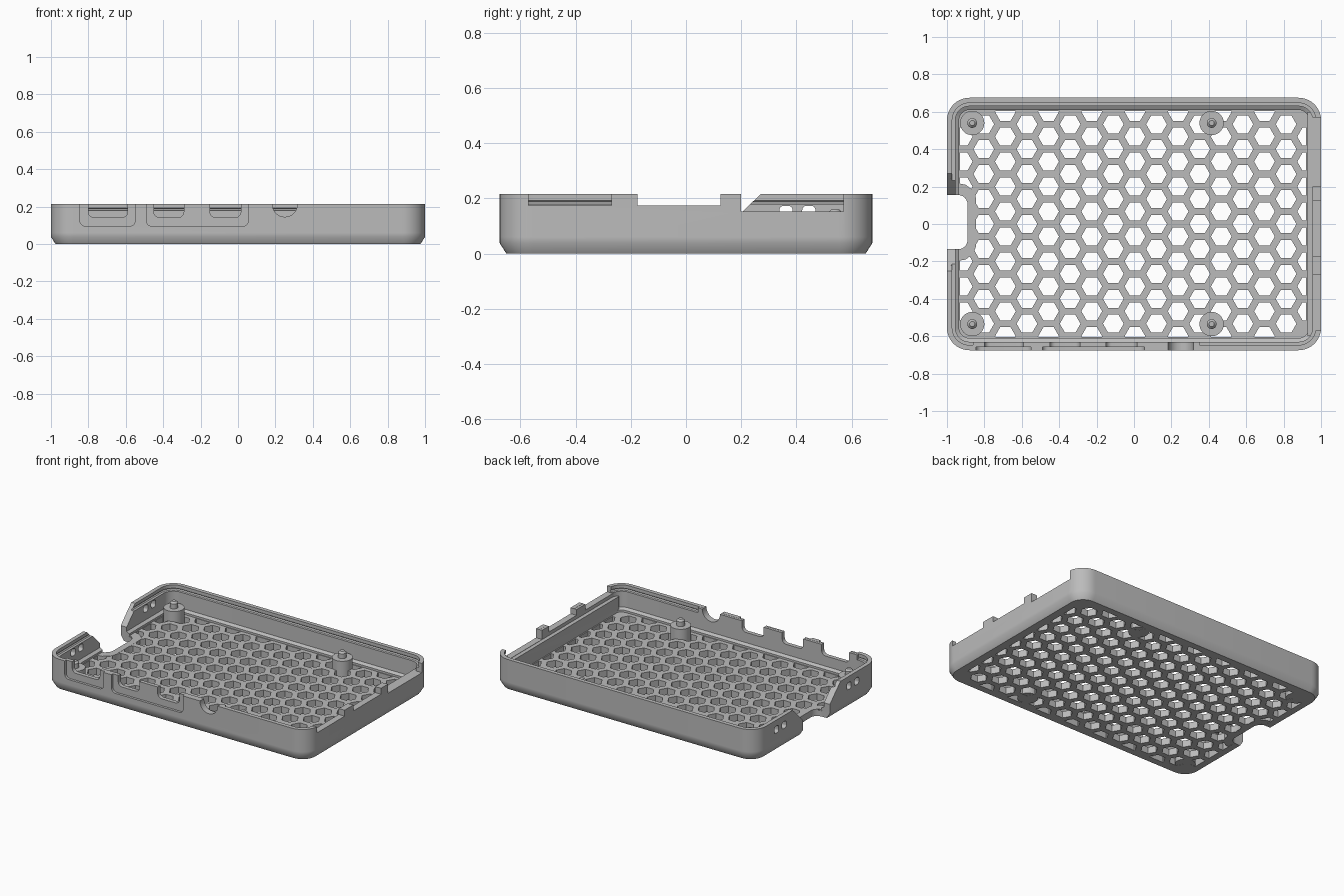
import bpy, bmesh, math

if "Cube" in bpy.data.objects:
    bpy.data.objects.remove(bpy.data.objects["Cube"])

grey = bpy.data.materials.new("grey plastic")
grey.diffuse_color = (0.5, 0.5, 0.5, 1)
grey.use_nodes = True
grey.node_tree.nodes["Principled BSDF"].inputs["Base Color"].default_value = grey.diffuse_color
H = 0.215      # wall height
FLOOR = 0.046  # floor thickness


def finish(bm, name):
    bmesh.ops.recalc_face_normals(bm, faces=bm.faces)
    me = bpy.data.meshes.new(name)
    bm.to_mesh(me)
    bm.free()
    ob = bpy.data.objects.new(name, me)
    bpy.context.collection.objects.link(ob)
    me.materials.append(grey)
    return ob


def rrect(u0, u1, v0, v1, r, n=6):
    """Rounded rectangle outline as 2D points."""
    pts = []
    for k, (u, v) in enumerate([(u1 - r, v1 - r), (u0 + r, v1 - r), (u0 + r, v0 + r), (u1 - r, v0 + r)]):
        for i in range(n + 1):
            a = math.pi / 2 * (k + i / n)
            pts.append((u + r * math.cos(a), v + r * math.sin(a)))
    return pts


def box(u0, u1, v0, v1):
    return [(u0, v0), (u1, v0), (u1, v1), (u0, v1)]


def loft(bm, rings):
    """Closed solid through equal-length rings of 3D points."""
    rings = [[bm.verts.new(p) for p in ring] for ring in rings]
    n = len(rings[0])
    for a, b in zip(rings, rings[1:]):
        for i in range(n):
            bm.faces.new((a[i], a[(i + 1) % n], b[(i + 1) % n], b[i]))
    bm.faces.new(rings[0][::-1])
    bm.faces.new(rings[-1])


def prism(bm, pts, axis, a, b):
    place = {"x": lambda u, v, w: (w, u, v), "y": lambda u, v, w: (u, w, v),
             "z": lambda u, v, w: (u, v, w)}[axis]
    loft(bm, [[place(u, v, w) for u, v in pts] for w in (a, b)])


def combine(target, op, prisms):
    """Boolean a set of separate prisms into the target."""
    bm = bmesh.new()
    for p in prisms:
        prism(bm, *p)
    tool = finish(bm, "cutter")
    tool.hide_render = True
    mod = target.modifiers.new("cut", "BOOLEAN")
    mod.operation, mod.object, mod.solver = op, tool, "EXACT"
    bpy.context.view_layer.objects.active = target
    bpy.ops.object.modifier_apply(modifier=mod.name)
    bpy.data.objects.remove(tool)


def clip(pts, axis, limit, sign):
    """Clip a convex polygon to sign * coordinate <= limit."""
    out = []
    for p, q in zip(pts, pts[1:] + pts[:1]):
        dp, dq = limit - sign * p[axis], limit - sign * q[axis]
        if dp >= 0:
            out.append(p)
        if dp * dq < 0:
            t = dp / (dp - dq)
            out.append((p[0] + t * (q[0] - p[0]), p[1] + t * (q[1] - p[1])))
    return out


# Tray shell: one wall profile with a snap groove, swept round the outline (inset, height)
profile = [(0.024, 0), (0, 0.038), (0, 0.06), (0, H), (0.028, H), (0.028, 0.193), (0.022, 0.187),
           (0.028, 0.18), (0.045, 0.18), (0.045, 0.072), (0.065, 0.06), (0.065, FLOOR)]
bm = bmesh.new()
loft(bm, [[(x, y, z) for x, y in rrect(-1 + d, 1 - d, -0.675 + d, 0.675 - d, 0.12 - d, 10)]
          for d, z in profile])
tray = finish(bm, "case_tray")

# Honeycomb floor openings
step, radius = 0.1333, 0.0555
hexes = []
for i in range(-9, 10):
    for j in range(-6, 7):
        cx, cy = 0.005 + i * step * math.sqrt(3) / 2, (j + (0 if i % 2 else 0.5)) * step
        pts = [(cx + radius * math.cos(k * math.pi / 3), cy + radius * math.sin(k * math.pi / 3))
               for k in range(6)]
        for axis, limit, sign in ((0, 0.92, 1), (0, 0.93, -1), (1, 0.605, 1), (1, 0.605, -1)):
            pts = clip(pts, axis, limit, sign) if pts else pts
        if len(pts) > 2:
            us, vs = [p[0] for p in pts], [p[1] for p in pts]
            corner = abs(cx) > 0.86 and abs(cy) > 0.56
            if max(us) - min(us) > 0.015 and max(vs) - min(vs) > 0.015 and not corner:
                hexes.append((pts, "z", -0.1, FLOOR + 0.01))
combine(tray, "DIFFERENCE", hexes)

# Thicker lips behind the ports, and solid floor round the card notch
combine(tray, "UNION", [
    (box(-0.86, 0.35, 0.1, H - 0.001), "y", -0.665, -0.63),
    (box(-0.57, 0.57, 0.16, H - 0.001), "x", 0.955, 0.985),
    (box(-0.6, 0.6, 0.03, 0.15), "x", 0.928, 0.975),
    ([(-0.955, -0.2), (-0.9, -0.19), (-0.86, -0.16), (-0.845, -0.12), (-0.845, 0.14),
      (-0.86, 0.18), (-0.9, 0.21), (-0.955, 0.22)], "z", 0.001, FLOOR + 0.001)])

# Shallow recesses round the front ports
combine(tray, "DIFFERENCE", [(rrect(u, v, 0.095, 0.4, 0.03), "y", -0.8, -0.658)
                             for u, v in ((-0.845, -0.55), (-0.49, 0.055))])

# Front ports, right-hand ports and light slots
cuts = [(rrect(u, v, 0.142, 0.4, 0.03), "y", -0.8, -0.58)
        for u, v in ((-0.8, -0.59), (-0.45, -0.29), (-0.15, 0.015))]
cuts.append((rrect(0.183, 0.317, 0.145, 0.4, 0.066), "y", -0.8, -0.58))
cuts += [(box(u, v, z, 0.4), "x", 0.9, 1.1)
         for u, v, z in ((-0.57, -0.27, 0.174), (-0.175, 0.125, 0.174), (0.2, 0.57, 0.152))]
cuts += [(rrect(y - 0.024, y + 0.024, 0.125, 0.173, 0.016), "x", -1.1, -0.9)
         for y in (0.362, 0.445, -0.342, -0.425)]
combine(tray, "DIFFERENCE", cuts)

# Card notch: sloped gap in the left wall, then rounded hole through the floor
combine(tray, "DIFFERENCE", [([(-0.135, 0.04), (0.155, 0.04), (0.155, 0.1), (0.205, 0.152), (0.27, H),
                               (0.27, 0.4), (-0.25, 0.4), (-0.25, H), (-0.185, 0.152), (-0.135, 0.1)],
                              "x", -1.1, -0.915)])
combine(tray, "DIFFERENCE", [(rrect(-1.2, -0.89, -0.135, 0.155, 0.05), "z", -0.1, 0.3)])

# Board standoffs with locating pins
parts = [tray]
for n, (x, y) in enumerate([(-0.865, 0.54), (0.415, 0.54), (-0.865, -0.535), (0.415, -0.535)]):
    bm = bmesh.new()
    loft(bm, [[(x + r * math.cos(k * math.pi / 16), y + r * math.sin(k * math.pi / 16), z)
               for k in range(32)]
              for r, z in ((0.065, 0.001), (0.065, 0.115), (0.026, 0.115), (0.026, 0.148), (0.014, 0.16))])
    parts.append(finish(bm, f"standoff_{n + 1}"))

# Smooth the rounded corners and bottom edge while keeping the other edges crisp
for ob in parts:
    bpy.ops.object.select_all(action="DESELECT")
    ob.select_set(True)
    bpy.context.view_layer.objects.active = ob
    bpy.ops.object.shade_smooth_by_angle(angle=math.radians(34))
